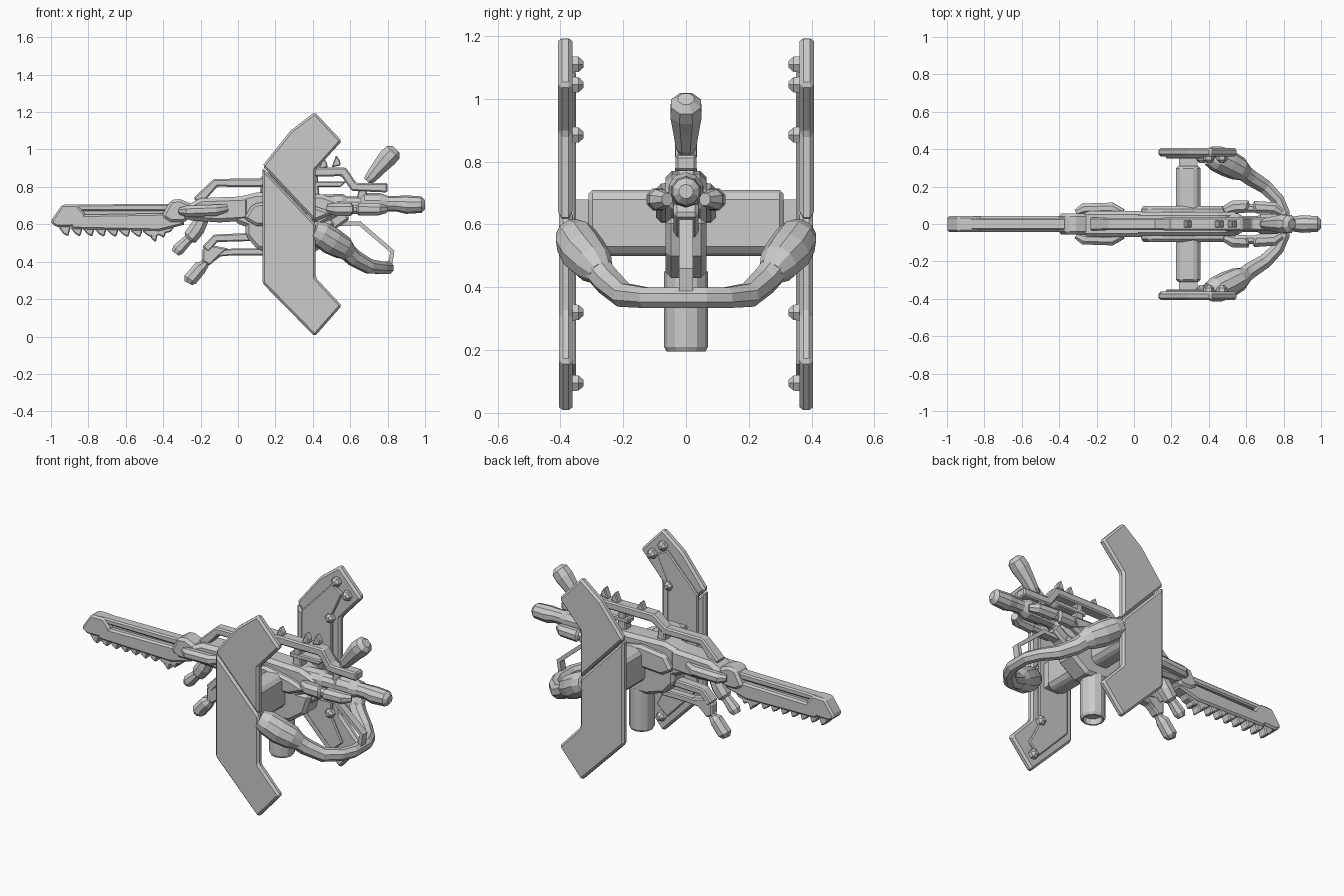
import bpy, bmesh, math
from mathutils import Vector


def finish(name, bm, bevel=0.0):
    bmesh.ops.recalc_face_normals(bm, faces=bm.faces[:])
    me = bpy.data.meshes.new(name)
    bm.to_mesh(me)
    bm.free()
    ob = bpy.data.objects.new(name, me)
    bpy.context.collection.objects.link(ob)
    if bevel:
        m = ob.modifiers.new("bevel", 'BEVEL')
        m.width = bevel
        m.segments = 1
        m.limit_method = 'ANGLE'
        m.angle_limit = math.radians(40)
    return ob


def prism(name, pts, y0, y1, bevel=0.0):
    """Side profile in x,z extruded from y0 to y1."""
    bm = bmesh.new()
    a = [bm.verts.new((x, y0, z)) for x, z in pts]
    b = [bm.verts.new((x, y1, z)) for x, z in pts]
    bm.faces.new(a)
    bm.faces.new(b[::-1])
    n = len(pts)
    for i in range(n):
        j = (i + 1) % n
        bm.faces.new((a[i], b[i], b[j], a[j]))
    return finish(name, bm, bevel)


def tube(name, path, radii, sides=8, ref=(0, 1, 0), sy=1.0, bevel=0.0):
    """Loft of polygon rings along a path; sy scales the width along ref."""
    P = [Vector(p) if len(p) == 3 else Vector((p[0], 0, p[1])) for p in path]
    if not isinstance(radii, (list, tuple)):
        radii = [radii] * len(P)
    bm = bmesh.new()
    rings = []
    for i, p in enumerate(P):
        d0 = (P[i] - P[i - 1]).normalized() if i else None
        d1 = (P[i + 1] - P[i]).normalized() if i < len(P) - 1 else None
        t = ((d0 or d1) + (d1 or d0)).normalized()
        v = t.cross(Vector(ref)).normalized()
        u = v.cross(t).normalized()
        k = radii[i] / math.cos(math.pi / sides)
        ring = []
        for s in range(sides):
            a = 2 * math.pi * (s + 0.5) / sides
            ring.append(bm.verts.new(p + u * k * sy * math.cos(a) + v * k * math.sin(a)))
        rings.append(ring)
    for r, q in zip(rings, rings[1:]):
        for s in range(sides):
            e = (s + 1) % sides
            bm.faces.new((r[s], r[e], q[e], q[s]))
    bm.faces.new(rings[0])
    bm.faces.new(rings[-1][::-1])
    return finish(name, bm, bevel)


# Side shield plates, split by a diagonal seam, with inner panels and bolts
upper = [(.13, .912), (.28, 1.10), (.41, 1.20), (.555, 1.045), (.415, .89), (.415, .61)]
lower = [(.13, .904), (.415, .602), (.415, .315), (.555, .165), (.41, 0), (.13, .285)]
panel = [(.17, .88), (.37, 1.09), (.44, 1.05), (.37, .9), (.37, .3), (.44, .16), (.37, .1), (.17, .31)]
for s, side in ((1, "left"), (-1, "right")):
    prism(f"shield_upper_{side}", upper, s * .362, s * .407, .012)
    prism(f"shield_lower_{side}", lower, s * .362, s * .404, .012)
    prism(f"shield_panel_{side}", panel, s * .350, s * .37, .006)
    for i, (x, z) in enumerate([(.40, 1.11), (.47, 1.045), (.36, .885), (.36, .32), (.41, .095)]):
        tube(f"shield_bolt_{side}_{i}", [(x, s * .365, z), (x, s * .342, z), (x, s * .326, z)],
             [.026, .024, .01], 6, (0, 0, 1))
    # Chamfered cross arm carrying the shield
    prism(f"cross_arm_{side}", [(.225, .53), (.25, .50), (.33, .50), (.355, .53),
                                (.355, .68), (.33, .71), (.25, .71), (.225, .68)],
          s * .04, s * .31, .012)
    prism(f"arm_mount_{side}", [(.24, .53), (.34, .53), (.34, .68), (.24, .68)], s * .3, s * .365)
    # Flared shoulder socket on the carrying hoop
    tube(f"hoop_socket_{side}", [(.40, s * .365, .57), (.44, s * .35, .55), (.50, s * .325, .51),
                                 (.56, s * .295, .475), (.60, s * .27, .445)],
         [.05, .066, .07, .062, .04], 10, (0, 0, 1))
    # Side pods at front and rear of the body
    tube(f"front_pod_{side}", [(-.31, s * .06, .67), (-.27, s * .08, .67), (-.12, s * .085, .675),
                               (-.06, s * .06, .685)], [.018, .03, .03, .02], 8)
    tube(f"rear_pod_{side}", [(.48, s * .07, .685), (.53, s * .09, .68), (.60, s * .093, .68),
                              (.61, s * .085, .68), (.64, s * .085, .68), (.65, s * .09, .68),
                              (.75, s * .085, .68), (.79, s * .06, .68)],
         [.022, .035, .035, .024, .024, .034, .032, .02], 8)
    prism(f"body_cheek_{side}", [(.03, .63), (.08, .71), (.24, .73), (.40, .70), (.52, .66), (.40, .61), (.1, .59)],
          s * .05, s * .095, .015)

# Carrying hoop
half = [(.56, .295, .475), (.62, .25, .42), (.70, .20, .375), (.77, .13, .367), (.80, .06, .367)]
tube("carrying_hoop", half + [(x, -y, z) for x, y, z in half[::-1]],
     [.045, .043, .038, .033, .033, .033, .033, .038, .043, .045], 8, (0, 0, 1))

# Saw blade: slotted upper rail, lower bar and raked teeth
prism("blade_upper_rail", [(-.93, .672), (-.93, .705), (-.30, .71), (-.30, .67)], -.032, .032, .008)
prism("blade_tip", [(-1, .62), (-.94, .705), (-.86, .705), (-.82, .66), (-.80, .59), (-.965, .585), (-.995, .60)],
      -.042, .042, .014)
prism("blade_web", [(-.86, .64), (-.30, .645), (-.30, .675), (-.86, .675)], -.01, .01)
prism("blade_lower_bar", [(-.9, .60), (-.9, .65), (-.34, .66), (-.28, .60), (-.42, .565), (-.88, .575)],
      -.042, .042, .01)
for i in range(9):
    x = -.96 + i * .064
    z = .585 - i * .003
    d = .535 - i * .001
    prism(f"blade_tooth_{i}", [(x, z), (x + .025, d + .015), (x + .052, d), (x + .066, z), (x + .05, z + .02)],
          -.03, .03, .006)
prism("blade_hook", [(-.47, .57), (-.465, .525), (-.44, .503), (-.43, .54), (-.36, .56), (-.33, .60)],
      -.03, .03, .006)

# Front housing
prism("front_collar", [(-.41, .64), (-.36, .73), (-.31, .735), (-.25, .71), (-.22, .66), (-.29, .61), (-.36, .61)],
      -.055, .055, .015)
prism("front_housing", [(-.31, .64), (-.26, .71), (-.2, .74), (.06, .75), (.06, .62), (-.10, .61), (-.25, .62)],
      -.07, .07, .02)

# Main body and lower receiver
prism("main_body", [(-.02, .61), (-.02, .74), (.1, .77), (.45, .76), (.56, .72), (.56, .66), (.42, .58), (.06, .58)],
      -.065, .065, .02)
prism("lower_receiver", [(.04, .54), (.10, .47), (.22, .43), (.38, .43), (.48, .50), (.52, .62), (.04, .62)],
      -.065, .065, .018)
prism("receiver_ramp", [(.40, .55), (.50, .56), (.60, .63), (.56, .68), (.40, .68)], -.04, .04, .012)

# Rear barrel with stepped rings
tube("rear_barrel", [(.45, .70), (.56, .705), (.58, .705), (.66, .705), (.68, .71), (.76, .71), (.80, .71),
                     (.85, .71), (.90, .705), (.98, .705), (1.0, .705)],
     [.055, .055, .042, .042, .054, .054, .04, .04, .047, .042, .022], 10)

# Raised top frame with posts and small sights
tube("top_frame", [(-.22, .72), (-.19, .75), (-.12, .822), (.12, .822), (.20, .88), (.565, .88), (.62, .80), (.80, .795)],
     [.026, .026, .023, .023, .026, .026, .025, .025], 4, sy=1.35, bevel=.008)
for i, (x, z) in enumerate([(.14, .83), (.40, .87), (.66, .79)]):
    prism(f"frame_post_{i}", [(x - .03, .70), (x + .04, .70), (x + .025, z), (x - .015, z)], -.028, .028, .006)
prism("second_rail", [(.36, .80), (.55, .80), (.58, .83), (.50, .83), (.36, .83)], -.03, .03, .006)
for i, (x, z) in enumerate([(.28, .90), (.45, .91), (.52, .92)]):
    prism(f"sight_{i}", [(x - .02, z - .015), (x + .03, z - .005), (x + .025, z + .02), (x + .005, z + .05)],
          -.02, .02, .005)

# Angled rear handle
tube("rear_handle", [(.69, .83), (.71, .85), (.76, .91), (.80, .955), (.83, .985), (.845, 1.0)],
     [.022, .032, .042, .05, .047, .025], 8)

# Front fore grip
tube("fore_grip", [(-.19, .63), (-.22, .575), (-.255, .53), (-.265, .52), (-.32, .465), (-.335, .445)],
     [.035, .042, .04, .026, .033, .022], 8)

# Lower twin rail and its grip
tube("lower_rail_outer", [(.15, .535), (-.12, .525), (-.175, .465)], .022, 4, sy=1.4, bevel=.007)
tube("lower_rail_inner", [(.15, .452), (-.03, .452), (-.10, .445), (-.16, .40)], .018, 4, sy=1.4, bevel=.006)
prism("lower_rail_joint", [(-.19, .47), (-.15, .49), (-.05, .47), (-.10, .43), (-.15, .38), (-.19, .40)], -.028, .028, .008)
tube("lower_grip", [(-.155, .425), (-.18, .385), (-.20, .37), (-.255, .305), (-.265, .285)],
     [.022, .024, .036, .038, .022], 8)

# Rear guard strut
tube("rear_guard", [(.50, .60), (.65, .605), (.825, .455), (.81, .37)], .012, 4, sy=1.8)

# Hollow vertical canister below the receiver
prof = [(.0, .23), (.05, .23), (.052, .196), (.062, .196), (.07, .21), (.07, .33), (.07, .45)]
bm = bmesh.new()
vs = [bm.verts.new((.29 + r, 0, z)) for r, z in prof]
es = [bm.edges.new(p) for p in zip(vs, vs[1:])]
bmesh.ops.spin(bm, geom=vs + es, cent=(.29, 0, 0), axis=(0, 0, 1), angle=2 * math.pi, steps=12)
bmesh.ops.remove_doubles(bm, verts=bm.verts[:], dist=1e-4)
finish("canister", bm)
